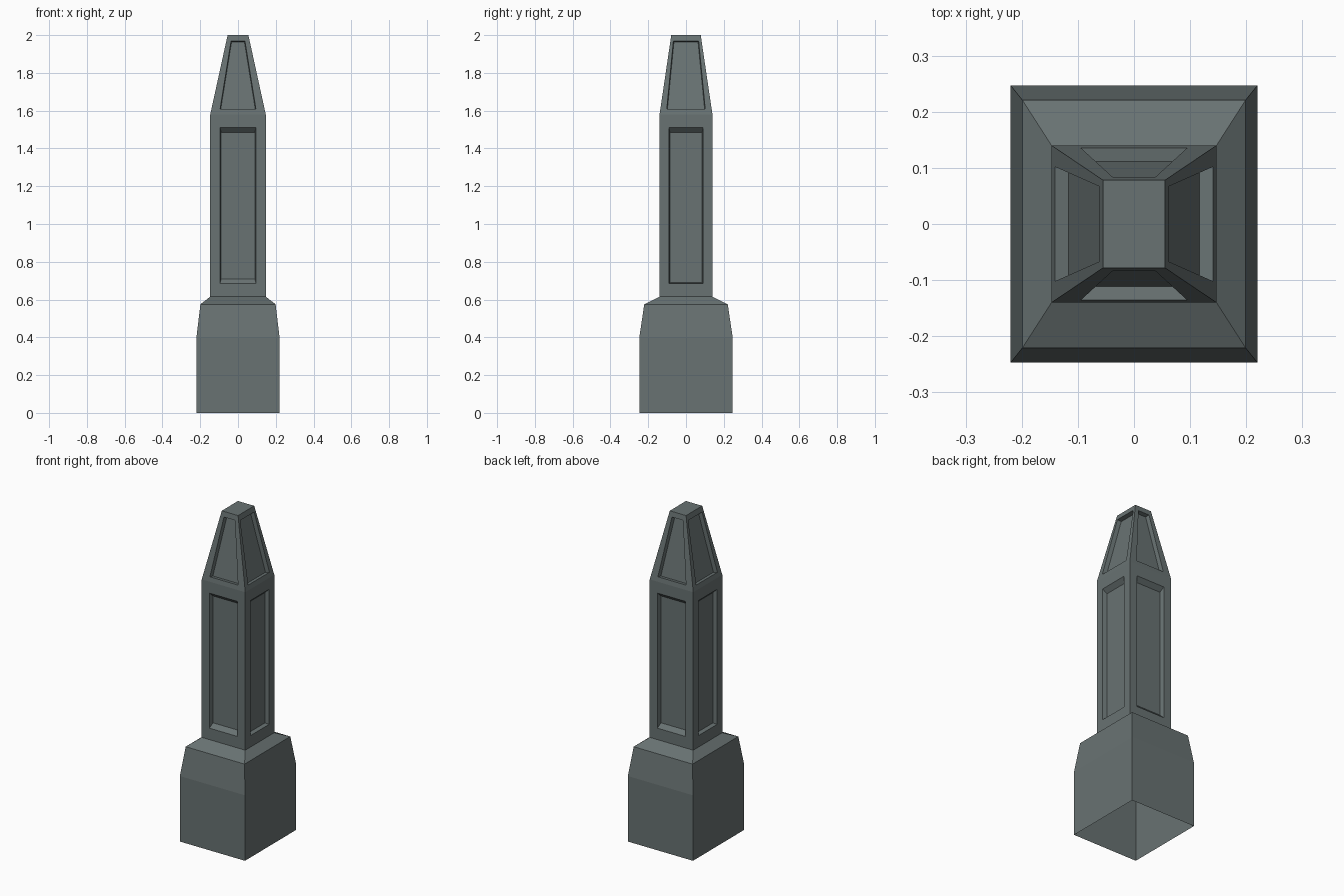
import bpy, bmesh
from mathutils import Vector

if "Cube" in bpy.data.objects:
    bpy.data.objects.remove(bpy.data.objects["Cube"])

stone = bpy.data.materials.new("grey green stone")
stone.diffuse_color = (0.14, 0.17, 0.17, 1)
stone.use_nodes = True
stone.node_tree.nodes["Principled BSDF"].inputs["Base Color"].default_value = stone.diffuse_color

# (z, half width x, half width y) of each rectangular level
BASE = [(0, .22, .247), (.4, .22, .247), (.575, .199, .221), (.615, .147, .14)]
SHAFT = [(.615, .147, .14), (1.58, .147, .14)]
TIP = [(1.58, .147, .14), (2, .055, .078)]
SIDES = [(0, -1), (1, 0), (0, 1), (-1, 0)]
DEPTH = .025


def place(side, u, d, z):
    """Point at u along a side, d outward from the axis, at height z."""
    nx, ny = side
    return Vector((nx * d - ny * u, ny * d + nx * u, z))


def quad(bm, pts):
    bm.faces.new([bm.verts.new(p) for p in pts])


def finish(bm, name):
    bmesh.ops.remove_doubles(bm, verts=bm.verts, dist=1e-5)
    me = bpy.data.meshes.new(name)
    bm.to_mesh(me)
    bm.free()
    me.materials.append(stone)
    bpy.context.collection.objects.link(bpy.data.objects.new(name, me))


def size(level, side):
    """Half width along the side and distance outward for a level."""
    z, hx, hy = level
    return (hx, hy, z) if side[1] else (hy, hx, z)


def wall(lo, hi, side):
    (u0, d0, z0), (u1, d1, z1) = size(lo, side), size(hi, side)
    return [place(side, *p) for p in
            ((-u0, d0, z0), (u0, d0, z0), (u1, d1, z1), (-u1, d1, z1))]


def panelled(bm, lo, hi, side, w0, w1, zb, zt, inset, rise, drop):
    """Wall with a sunken panel: frame, reveals and floor."""
    outer = wall(lo, hi, side)
    (_, d0, z0), (_, d1, z1) = size(lo, side), size(hi, side)
    slope = (d1 - d0) / (z1 - z0)
    inward = -place(side, 0, 1, -slope).normalized() * DEPTH

    def loop(a, b, c, d):
        return [place(side, u, d0 + slope * (z - z0), z)
                for u, z in ((-a, c), (a, c), (b, d), (-b, d))]
    rim = loop(w0, w1, zb, zt)
    floor = [p + inward for p in loop(w0 - inset, w1 - inset, zb + rise, zt - drop)]
    for a, b in ((outer, rim), (rim, floor)):
        for i in range(4):
            j = (i + 1) % 4
            quad(bm, (a[i], a[j], b[j], b[i]))
    quad(bm, floor)


# Base, open underneath
bm = bmesh.new()
for lo, hi in zip(BASE, BASE[1:]):
    for s in SIDES:
        quad(bm, wall(lo, hi, s))
finish(bm, "base")

# Shaft with tall sunken panels
bm = bmesh.new()
for s in SIDES:
    front = s[1] != 0
    panelled(bm, *SHAFT, s, .095 if front else .091, .095 if front else .091,
             .685, 1.51, .006, .025 if front else .004, .025)
finish(bm, "shaft")

# Tapered tip with sunken panels and a flat cap
bm = bmesh.new()
for s in SIDES:
    w = (.095, .037) if s[1] else (.102, .067)
    panelled(bm, *TIP, s, *w, 1.608, 1.968, .003, 0, 0)
z, hx, hy = TIP[1]
quad(bm, [(-hx, -hy, z), (hx, -hy, z), (hx, hy, z), (-hx, hy, z)])
finish(bm, "tip")
